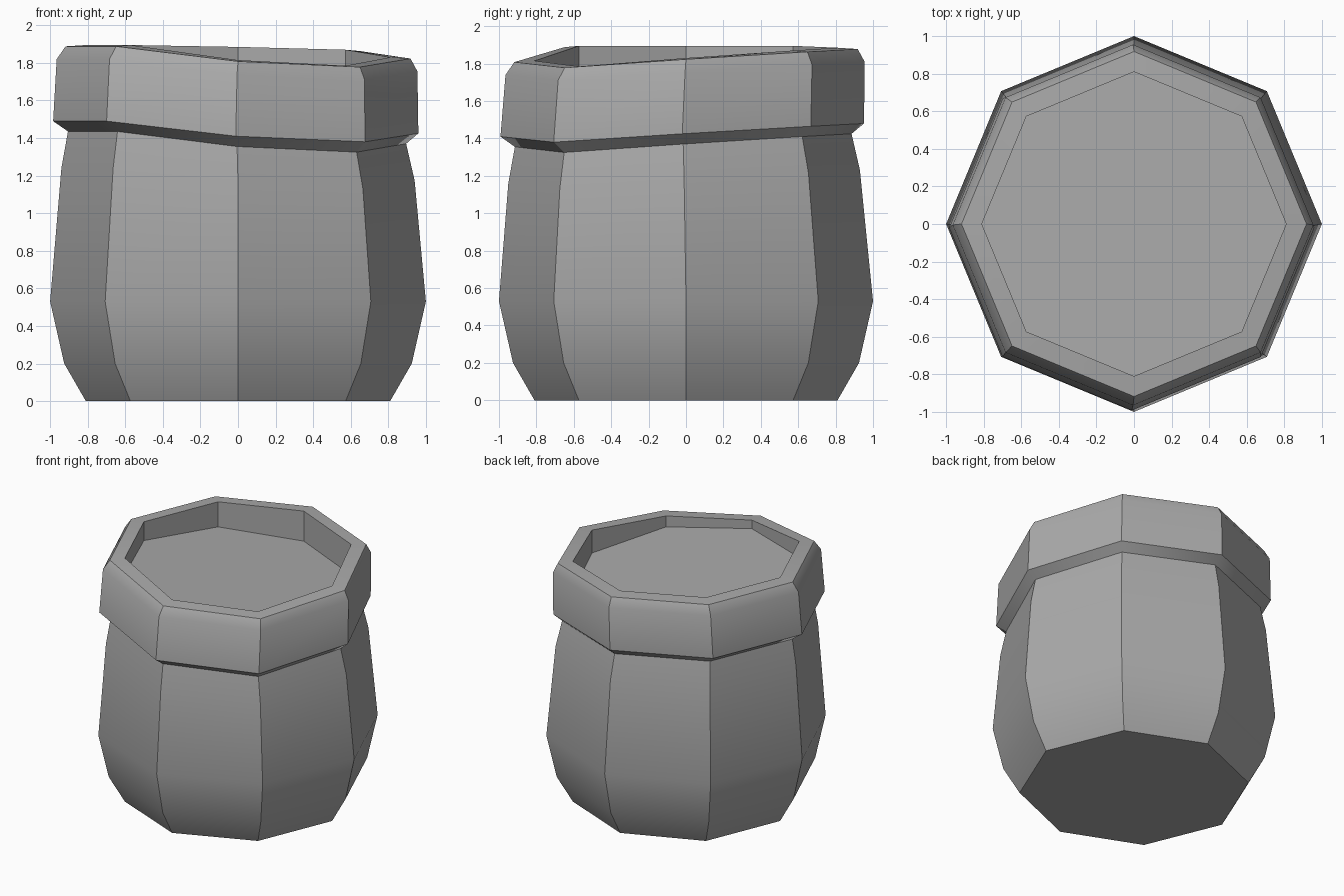
import bpy, bmesh, math

cube = bpy.data.objects.get("Cube")
if cube:
    bpy.data.objects.remove(cube)

SIDES = 8
# Height of the sagging rim at each corner, counter-clockwise from +x
SAG = [1.425, 1.465, 1.48, 1.49, 1.49, 1.49, 1.41, 1.38]

cloth = bpy.data.materials.new("grey cloth")
cloth.use_nodes = True
GREY = (0.4, 0.4, 0.4, 1)
cloth.diffuse_color = GREY
cloth.node_tree.nodes["Principled BSDF"].inputs["Base Color"].default_value = GREY


def ring(radius, height, sag=0.0, shift=(0, 0)):
    """One octagon; sag blends the corner heights in."""
    pts = []
    for i in range(SIDES):
        a = math.tau * i / SIDES
        pts.append((radius * math.cos(a) + shift[0],
                    radius * math.sin(a) + shift[1],
                    height + sag * SAG[i]))
    return pts


def loft(name, rings, cap_start=False, cap_end=False):
    """Skin a stack of octagons into one object."""
    bm = bmesh.new()
    loops = [[bm.verts.new(p) for p in r] for r in rings]
    for low, high in zip(loops, loops[1:]):
        for i in range(SIDES):
            j = (i + 1) % SIDES
            bm.faces.new((low[i], low[j], high[j], high[i]))
    if cap_start:
        bm.faces.new(loops[0][::-1])
    if cap_end:
        bm.faces.new(loops[-1])
    mesh = bpy.data.meshes.new(name)
    bm.to_mesh(mesh)
    bm.free()
    mesh.materials.append(cloth)
    obj = bpy.data.objects.new(name, mesh)
    bpy.context.collection.objects.link(obj)
    bpy.ops.object.select_all(action="DESELECT")
    obj.select_set(True)
    bpy.context.view_layer.objects.active = obj
    bpy.ops.object.shade_smooth_by_angle(angle=math.radians(32))
    return obj


# Bulging sack body, open under the rim
lean = (-0.005, -0.015)
lip = ring(0.9, -0.055, 1, lean)
loft("sack_body", [
    ring(0.81, 0), ring(0.925, 0.2), ring(1.0, 0.53),
    ring(0.94, -0.25, 1, (0, -0.01)), lip,
], cap_start=True)

# Rolled rim: underside, outer wall, chamfer, top and inner wall
inner_foot = [(x, y, 1.7 - 0.06 * (x + y)) for x, y, z in ring(0.81, 0)]
loft("rolled_rim", [
    lip,
    ring(0.972, 0, 1, (-0.012, -0.02)),
    ring(0.96, 0.33, 1, (-0.005, -0.005)),
    ring(0.918, 0.398, 1),
    ring(0.81, 0.405, 1),
    inner_foot,
])

# Contents closing the sack inside the rim
loft("sack_filling", [inner_foot], cap_end=True)
